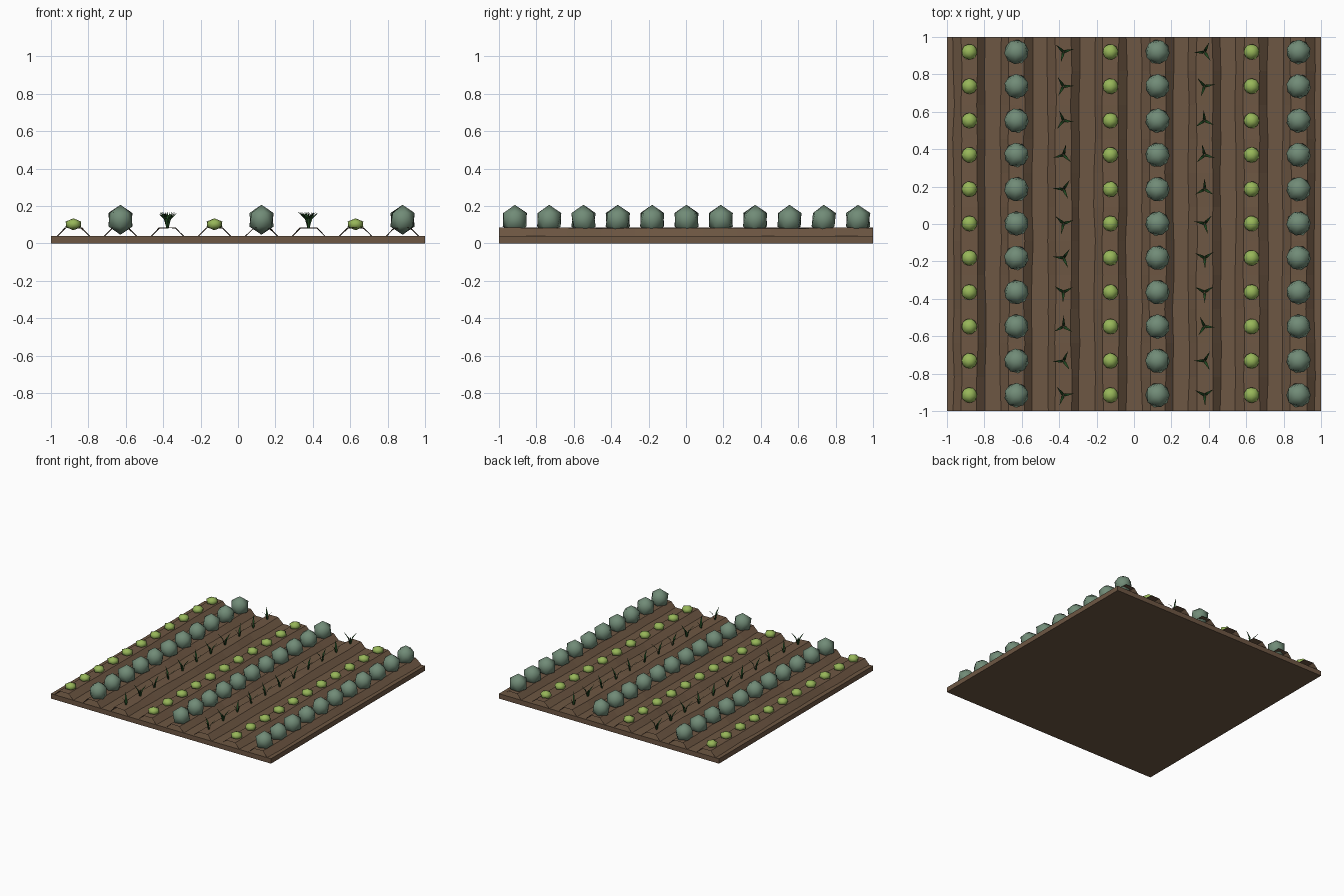
import bpy, bmesh, math, random
from mathutils import Matrix, Vector

random.seed(4)
cube = bpy.data.objects.get("Cube")
if cube:
    bpy.data.objects.remove(cube, do_unlink=True)


def material(name, rgb):
    m = bpy.data.materials.new(name)
    m.use_nodes = True
    m.diffuse_color = (*rgb, 1)
    bsdf = next(n for n in m.node_tree.nodes if n.type == 'BSDF_PRINCIPLED')
    bsdf.inputs["Base Color"].default_value = (*rgb, 1)
    bsdf.inputs["Roughness"].default_value = 0.9
    return m


SOIL = material("soil brown", (0.155, 0.095, 0.056))
CABBAGE = material("cabbage grey green", (0.165, 0.26, 0.185))
LETTUCE = material("lettuce lime", (0.31, 0.47, 0.10))
SPROUT = material("sprout dark green", (0.015, 0.065, 0.015))


def finish(name, bm, mat, smooth=False):
    mesh = bpy.data.meshes.new(name)
    bm.to_mesh(mesh)
    bm.free()
    mesh.materials.append(mat)
    for p in mesh.polygons:
        p.use_smooth = smooth
    obj = bpy.data.objects.new(name, mesh)
    bpy.context.collection.objects.link(obj)
    return obj


# Soil slab
bm = bmesh.new()
bmesh.ops.create_cube(bm, size=1, matrix=Matrix.Translation((0, 0, 0.02)) @ Matrix.Diagonal((2, 2, 0.04, 1)))
finish("soil_bed", bm, SOIL)


# Open-ended ridge of soil, slightly uneven along its length
def ridge(name, x):
    bm = bmesh.new()
    profile = [(-0.086, 0.039), (-0.042, 0.083), (0.042, 0.083), (0.086, 0.039)]
    steps, rings = 11, []
    for j in range(steps + 1):
        y = -1 + 2 * j / steps
        rings.append([bm.verts.new((x + px + random.uniform(-0.005, 0.005), y,
                                    pz + (random.uniform(-0.003, 0.003) if pz > 0.05 else 0)))
                      for px, pz in profile])
    for a, b in zip(rings, rings[1:]):
        for k in range(3):
            bm.faces.new((a[k], a[k + 1], b[k + 1], b[k]))
    finish(name, bm, SOIL)


# Rounded leafy head: a spun, squashed icosahedron
def head(bm, x, y, z, radius, height):
    spin = Matrix.Rotation(random.uniform(0, math.tau), 4, 'Z')
    bmesh.ops.create_icosphere(bm, subdivisions=1, radius=1,
                               matrix=Matrix.Translation((x, y, z)) @ spin
                               @ Matrix.Diagonal((radius, radius, height, 1)))


# Sprout: three thin blades bending outwards
def sprout(bm, x, y):
    turn = random.uniform(0, math.tau)
    for k in range(3):
        place = Matrix.Translation((x, y, 0)) @ Matrix.Rotation(turn + k * math.tau / 3, 4, 'Z')
        pairs = []
        for r, z, w in [(0.002, 0.08, 0.006), (0.018, 0.13, 0.007)]:
            pairs.append([bm.verts.new(place @ Vector((r, s * w, z))) for s in (-1, 1)])
        tip = bm.verts.new(place @ Vector((0.058, 0, 0.168)))
        (a, b), (c, d) = pairs
        bm.faces.new((a, b, d, c))
        bm.faces.new((c, d, tip))


# Eight planted rows repeating lettuce, cabbage, sprout
for i in range(8):
    x = -0.88 + i * 0.2514
    ridge(f"soil_ridge_{i + 1}", x)
    bm = bmesh.new()
    kind = i % 3
    for j in range(11):
        y = 0.92 - j * 0.1835
        if kind == 0:
            head(bm, x, y, 0.102, 0.047, 0.032)
        elif kind == 1:
            head(bm, x, y, 0.126, 0.073, 0.08)
        else:
            sprout(bm, x, y)
    name, mat = [("lettuce_row", LETTUCE), ("cabbage_row", CABBAGE), ("sprout_row", SPROUT)][kind]
    finish(f"{name}_{i // 3 + 1}", bm, mat, kind < 2)
